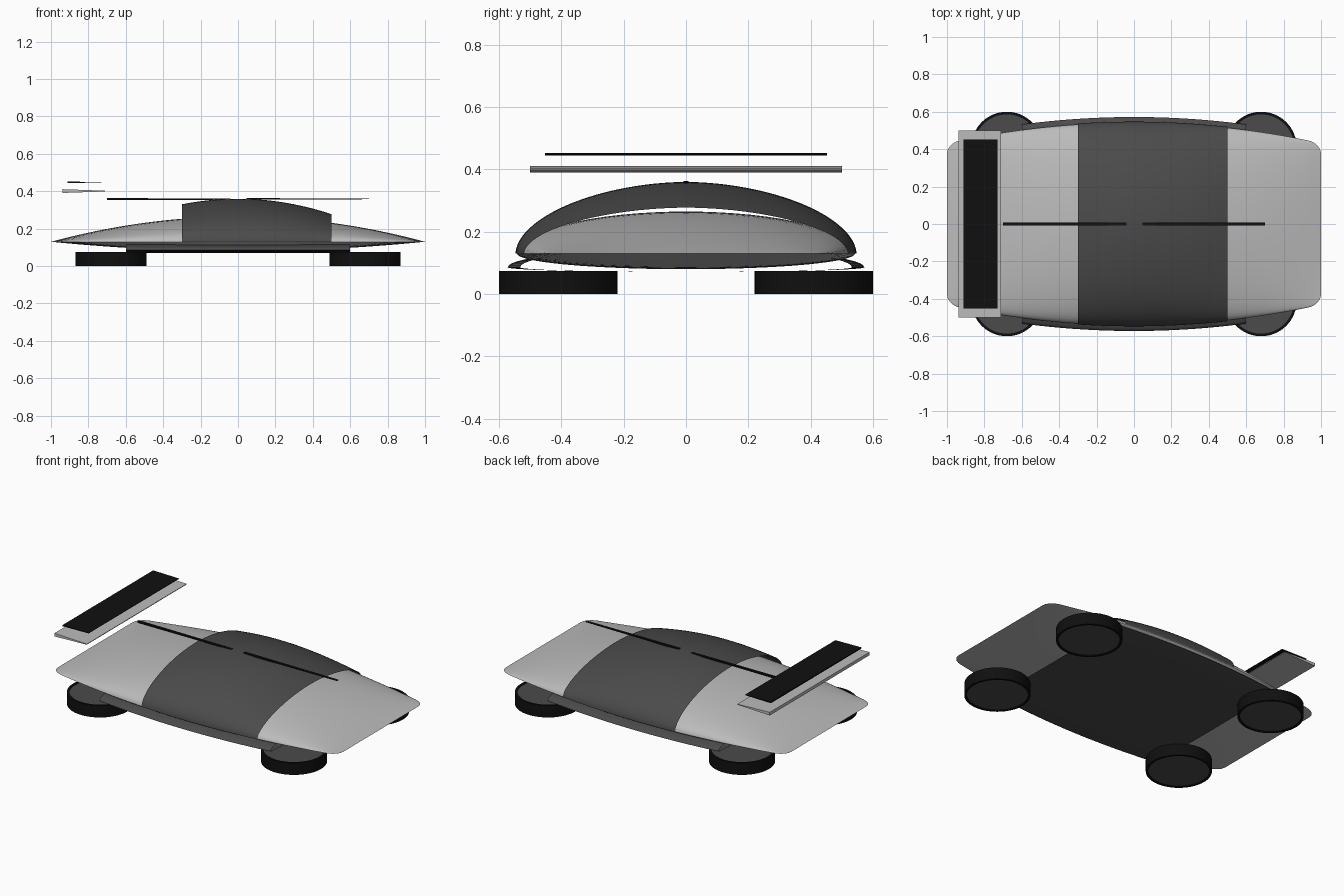
import bpy, math

if "Cube" in bpy.data.objects:
    bpy.data.objects.remove(bpy.data.objects["Cube"])


def material(name, v):
    m = bpy.data.materials.new(name)
    m.diffuse_color = (v, v, v, 1)
    m.use_nodes = True
    m.node_tree.nodes["Principled BSDF"].inputs["Base Color"].default_value = m.diffuse_color
    return m


BLACK = material("black", 0.005)
DARK = material("dark grey", 0.07)
LIGHT = material("light grey", 0.5)


def make(name, verts, faces, mat, angle=None):
    me = bpy.data.meshes.new(name)
    me.from_pydata(verts, [], faces)
    me.materials.append(mat)
    ob = bpy.data.objects.new(name, me)
    bpy.context.collection.objects.link(ob)
    if angle:
        bpy.ops.object.select_all(action='DESELECT')
        bpy.context.view_layer.objects.active = ob
        ob.select_set(True)
        bpy.ops.object.shade_smooth_by_angle(angle=math.radians(angle))
    return ob


def loft(name, xs, section, mat, closed):
    """Skin the cross-sections section(x) -> [(y, z), ...] along x."""
    rows = [[(x, y, z) for y, z in section(x)] for x in xs]
    n = len(rows[0])
    verts = [p for r in rows for p in r]
    faces = []
    for i in range(len(rows) - 1):
        for j in range(n if closed else n - 1):
            k = (j + 1) % n
            faces.append((i * n + j, i * n + k, (i + 1) * n + k, (i + 1) * n + j))
    return make(name, verts, faces, mat, 35)


def arc(w, base, h, a0, a1, n, p=2.0):
    """Superelliptic arc of half width w and height h above base."""
    out = []
    for i in range(n + 1):
        a = math.radians(a0 + (a1 - a0) * i / n)
        c, s = math.cos(a), math.sin(a)
        out.append((w * math.copysign(abs(c) ** (2 / p), c),
                    base + h * math.copysign(abs(s) ** (2 / p), s)))
    return out


def spread(a, b, n):
    return [a + (b - a) * i / n for i in range(n + 1)]


# Body: lens-shaped hull with knife-edge ends and rounded plan corners
def body_section(x):
    w = 0.542 - 0.11 * x * x
    t = max(0, (abs(x) - 0.93) / 0.07)
    w -= 0.055 * (1 - math.sqrt(max(0, 1 - t * t)))
    f = max(1 - x * x, 0.0005)
    top = arc(w, 0.13, 0.135 * f, 0, 180, 32)
    low = arc(w, 0.13, -0.05 * f, 180, 0, 32)
    return top + low[1:-1]


ends = [0.93, 0.945, 0.96, 0.97, 0.98, 0.99, 0.996, 1.0]
xs = [-x for x in reversed(ends)] + spread(-0.9, 0.9, 36) + ends
loft("body", xs, body_section, LIGHT, True)

# Cabin: open arched shell over the middle
loft("cabin", spread(-0.3, 0.5, 24),
     lambda x: arc(0.547 - 0.11 * x * x, 0.13, 0.23 - 0.33 * x * x, 0, 180, 48, 1.85),
     DARK, False)


# Underbody: shallow pan with side skirts that curl up into the body
def pan_section(x):
    w = 0.572 - 0.11 * x * x
    side = arc(w, 0.086, 0.06, 52, 0, 8)
    low = arc(w, 0.086, -0.015, 0, 180, 32)
    return side + low[1:-1] + [(-y, z) for y, z in reversed(side)]


loft("underbody", spread(-0.6, 0.6, 24), pan_section, DARK, False)


# Flat wheels lying on their sides, with slightly inset hubs
def disc(name, x, y, r, z0, z1, mat):
    bpy.ops.mesh.primitive_cylinder_add(vertices=64, radius=r, depth=z1 - z0,
                                        location=(x, y, (z0 + z1) / 2))
    ob = bpy.context.object
    ob.name = name
    ob.data.materials.append(mat)
    bpy.ops.object.shade_smooth_by_angle(angle=math.radians(35))


def tyre(name, x, y):
    n, ring = 64, [(0.19, 0), (0.19, 0.075), (0.176, 0.075), (0.176, 0)]
    verts = [(x + r * math.cos(2 * math.pi * i / n), y + r * math.sin(2 * math.pi * i / n), z)
             for i in range(n) for r, z in ring]
    faces = [(i * 4 + j, (i + 1) % n * 4 + j, (i + 1) % n * 4 + (j + 1) % 4, i * 4 + (j + 1) % 4)
             for i in range(n) for j in range(4)]
    make(name, verts, faces, BLACK, 35)


for ex, sx in (("front", 1), ("rear", -1)):
    for ey, sy in (("left", 1), ("right", -1)):
        tyre(f"{ex}_{ey}_tyre", sx * 0.68, sy * 0.41)
        disc(f"{ex}_{ey}_hub", sx * 0.68, sy * 0.41, 0.176, 0.005, 0.07, DARK)


# Wedge plates: thick at x0, thin at x1
def wedge(name, x0, x1, w, z, t0, t1, mat):
    verts = [(x, sy * w, z + sz * t / 2) for x, t in ((x0, t0), (x1, t1))
             for sy, sz in ((-1, -1), (1, -1), (1, 1), (-1, 1))]
    faces = [(0, 1, 2, 3), (7, 6, 5, 4)] + [(j, j + 4, (j + 1) % 4 + 4, (j + 1) % 4)
                                            for j in range(4)]
    make(name, verts, faces, mat)


wedge("rear_wing", -0.937, -0.71, 0.5, 0.401, 0.02, 0.004, LIGHT)
wedge("wing_panel", -0.912, -0.73, 0.453, 0.448, 0.008, 0.002, BLACK)
wedge("rear_roof_strip", -0.7, -0.04, 0.008, 0.358, 0.011, 0.006, BLACK)
wedge("front_roof_strip", 0.045, 0.7, 0.008, 0.359, 0.009, 0.003, BLACK)
